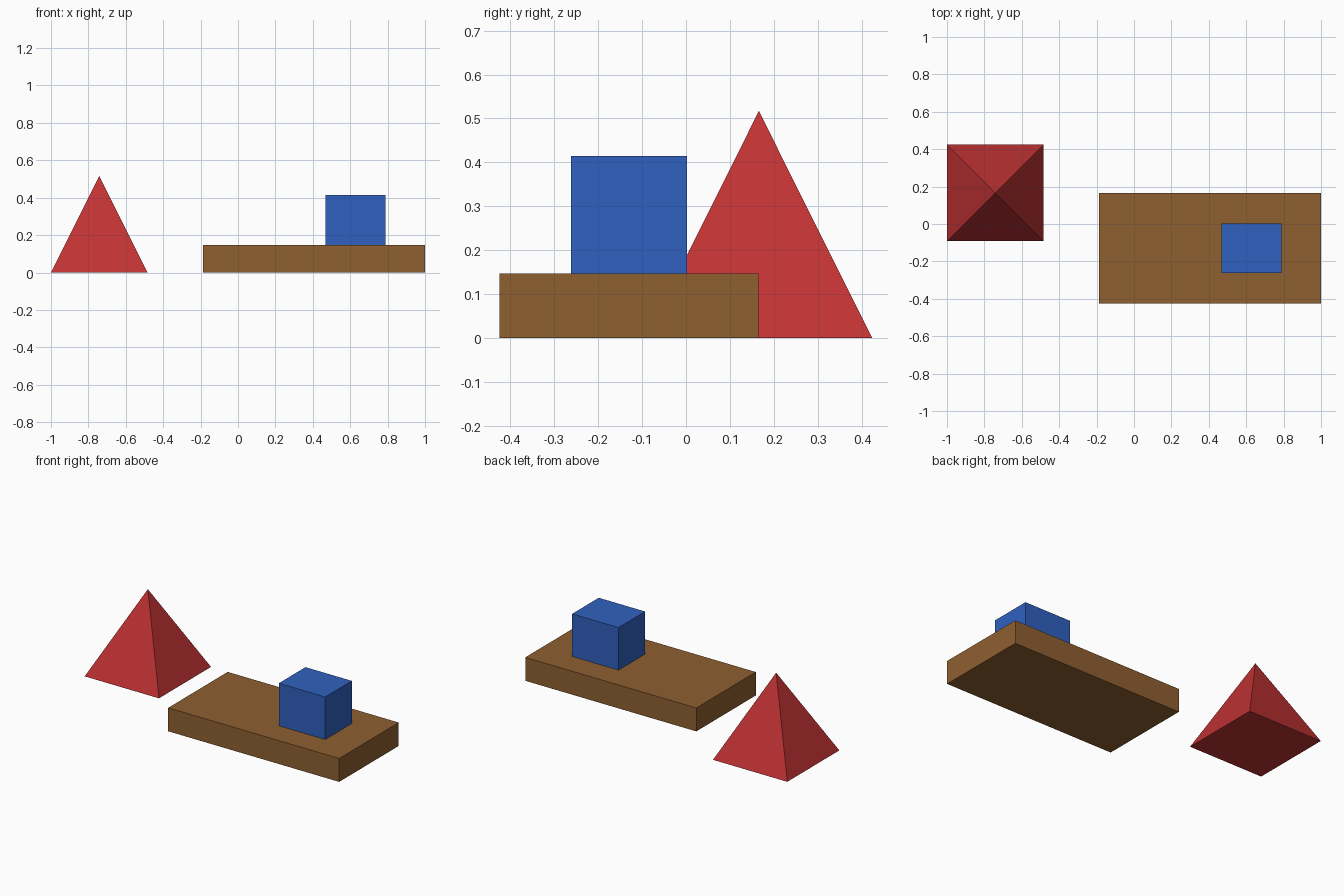
import bpy
import bmesh

if "Cube" in bpy.data.objects:
    bpy.data.objects.remove(bpy.data.objects["Cube"])


def finish(name, bm, color):
    bmesh.ops.recalc_face_normals(bm, faces=bm.faces)
    mesh = bpy.data.meshes.new(name)
    bm.to_mesh(mesh)
    bm.free()
    mat = bpy.data.materials.new(name + "_color")
    mat.diffuse_color = (*color, 1)
    mat.use_nodes = True
    mat.node_tree.nodes["Principled BSDF"].inputs["Base Color"].default_value = mat.diffuse_color
    mesh.materials.append(mat)
    bpy.context.collection.objects.link(bpy.data.objects.new(name, mesh))


def box(name, lo, hi, color):
    bm = bmesh.new()
    bmesh.ops.create_cube(bm, size=1)
    for v in bm.verts:
        v.co = [a + (c + 0.5) * (b - a) for a, b, c in zip(lo, hi, v.co)]
    finish(name, bm, color)


def pyramid(name, center, half, height, color):
    x, y = center
    bm = bmesh.new()
    base = [bm.verts.new((x + sx * half, y + sy * half, 0))
            for sx, sy in ((-1, -1), (1, -1), (1, 1), (-1, 1))]
    apex = bm.verts.new((x, y, height))
    bm.faces.new(base[::-1])
    for i in range(4):
        bm.faces.new((base[i], base[(i + 1) % 4], apex))
    finish(name, bm, color)


# Low wooden slab
box("slab", (-0.187, -0.425, 0), (1, 0.165, 0.147), (0.275, 0.115, 0.03))
# Block resting on the slab
box("block", (0.467, -0.262, 0.147), (0.789, 0.002, 0.414), (0.03, 0.12, 0.52))
# Free-standing square pyramid
pyramid("pyramid", (-0.742, 0.166), 0.258, 0.517, (0.53, 0.032, 0.034))
